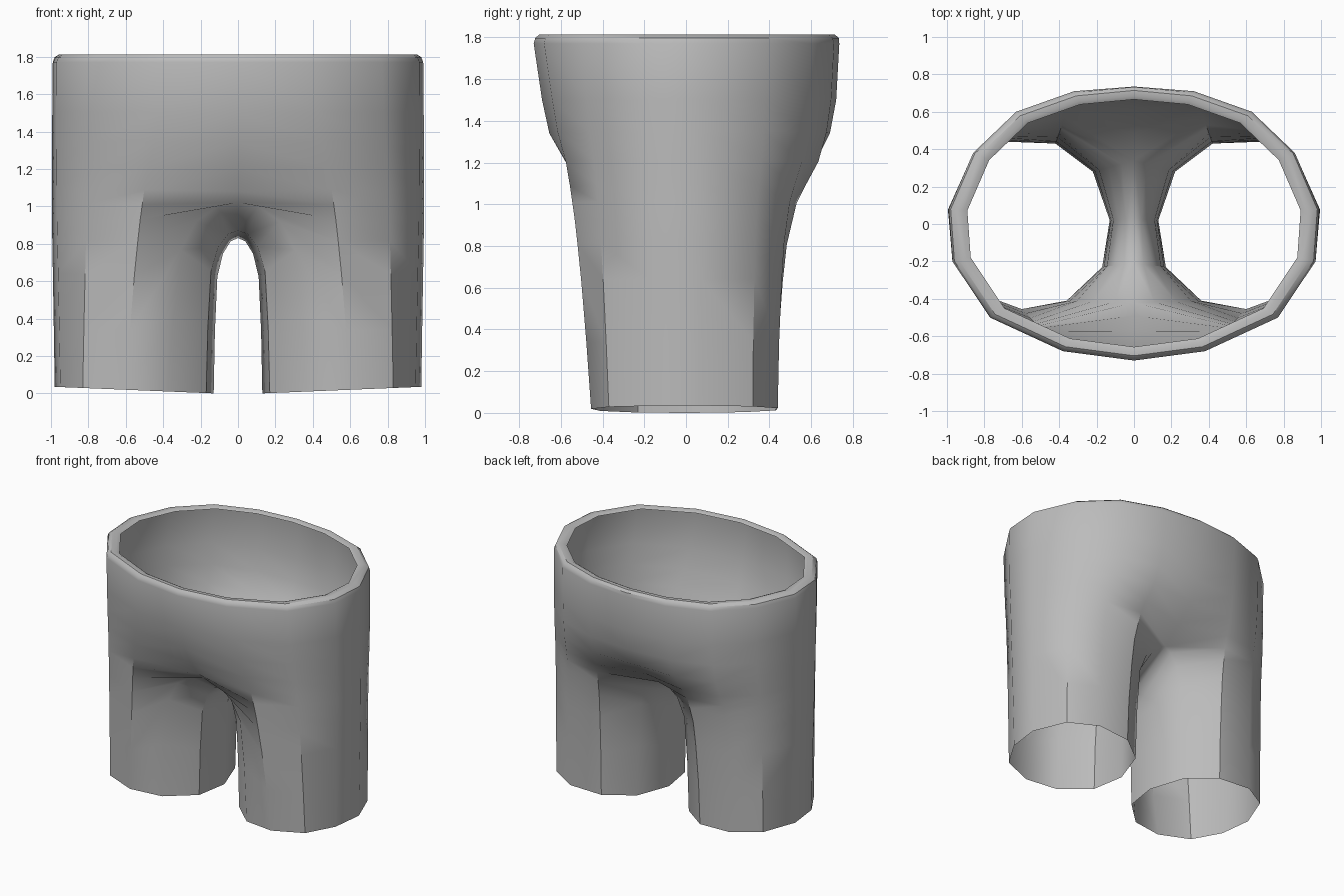
import bpy, bmesh
from mathutils import Vector

if "Cube" in bpy.data.objects:
    bpy.data.objects.remove(bpy.data.objects["Cube"])

# Half outlines (x >= 0), running from front centre round the side to back centre
WAIST = [(0, -.73), (.38, -.68), (.77, -.50), (.97, -.20), (.99, .08),
         (.86, .38), (.63, .60), (.32, .71), (0, .74)]
# Leg opening; the last two points are the inner thigh
LEG = [(.36, -.41), (.60, -.455), (.83, -.37), (.95, -.17), (.98, .07),
       (.88, .32), (.68, .44), (.42, .43), (.22, .28), (.13, .02), (.17, -.23)]
# Crotch ridge points on the centre line, keyed by leg column
CROTCH = {0: (-.42, 1.02), 8: (.34, .96), 9: (.03, .83), 10: (-.21, .87)}
# Torso rows: height, front taper, back taper, front centre y, back centre y
TORSO = [(1.77, 0, 0, -.73, .735), (1.5, .17, .05, -.69, .72),
         (1.34, .29, .13, -.655, .69), (1.2, .46, .27, -.575, .62),
         (1.08, .55, .50, -.49, .49)]
# Leg rows: height, front taper, back taper, inner spread, inner height share
LEGS = [(1.0, .60, .64, 0, 1), (.92, .65, .71, .30, .98), (.80, .71, .81, .62, .90),
        (.62, .79, .88, .85, .75), (.32, .90, .96, .95, .40), (0, 1, 1, 1, 0)]


def hem(x):
    return .035 * (x - .13) / .85


def side_point(i, z, front, back):
    """Blend a side column from the waist outline to the leg outline."""
    w, l = Vector(WAIST[i]), Vector(LEG[i])
    k = min(1, max(0, (w.y + .5) / 1.0))
    p = w.lerp(l, front * (1 - k) + back * k)
    bulge = .012 * (1 - abs(z - .9) / .9) * (p.x > .9)
    return (p.x + bulge, p.y, z + hem(l.x) * (1 - z / 1.8))


def inner_point(i, spread, share):
    """Blend an inner-leg column from the crotch ridge to the leg outline."""
    y, z = CROTCH[i]
    x1, y1 = LEG[i]
    z0 = hem(x1)
    return (x1 * spread, y + (y1 - y) * spread, z0 + (z - z0) * share)


bm = bmesh.new()


def add_row(points):
    return [bm.verts.new(p) for p in points]


def bridge(a, b, closed=False):
    n = len(a)
    for i in range(n if closed else n - 1):
        j = (i + 1) % n
        bm.faces.new((a[i], b[i], b[j], a[j]))


# Waistband rim: inner lip, rounded top, outer edge
rows = [add_row([(x * s, y * s, z) for x, y in WAIST])
        for s, z in ((.90, 1.803), (.925, 1.813), (.965, 1.813), (.99, 1.797))]

# Torso
for z, f, b, yf, yb in TORSO:
    rows.append(add_row([(0, yf, z)] + [side_point(i, z, f, b) for i in range(1, 8)]
                        + [(0, yb, z)]))

# Leg, whose first row shares the crotch ridge
legs = []
for z, f, b, spread, share in LEGS:
    legs.append(add_row([inner_point(i, spread, share) if i in CROTCH
                         else side_point(i, z, f, b) for i in range(11)]))
rows.append(legs[0][:9])
for a, b in zip(rows, rows[1:]):
    bridge(a, b)
for a, b in zip(legs, legs[1:]):
    bridge(a, b, closed=True)

# Mirror the half across the centre line
geom = bm.verts[:] + bm.edges[:] + bm.faces[:]
bmesh.ops.mirror(bm, geom=geom, axis='X', merge_dist=.0005)
bmesh.ops.remove_doubles(bm, verts=bm.verts[:], dist=.0005)
bmesh.ops.recalc_face_normals(bm, faces=bm.faces[:])
# Keep the outside facing outwards
bm.faces.ensure_lookup_table()
side = max(bm.faces, key=lambda f: f.calc_center_median().x)
if side.normal.x < 0:
    bmesh.ops.reverse_faces(bm, faces=bm.faces[:])

mesh = bpy.data.meshes.new("shorts")
bm.to_mesh(mesh)
bm.free()
shorts = bpy.data.objects.new("shorts", mesh)
bpy.context.collection.objects.link(shorts)

cloth = bpy.data.materials.new("grey cloth")
cloth.diffuse_color = (.5, .5, .5, 1)
cloth.use_nodes = True
cloth.node_tree.nodes["Principled BSDF"].inputs["Base Color"].default_value = cloth.diffuse_color
mesh.materials.append(cloth)

bpy.context.view_layer.objects.active = shorts
shorts.select_set(True)
bpy.ops.object.shade_smooth_by_angle(angle=.6)
